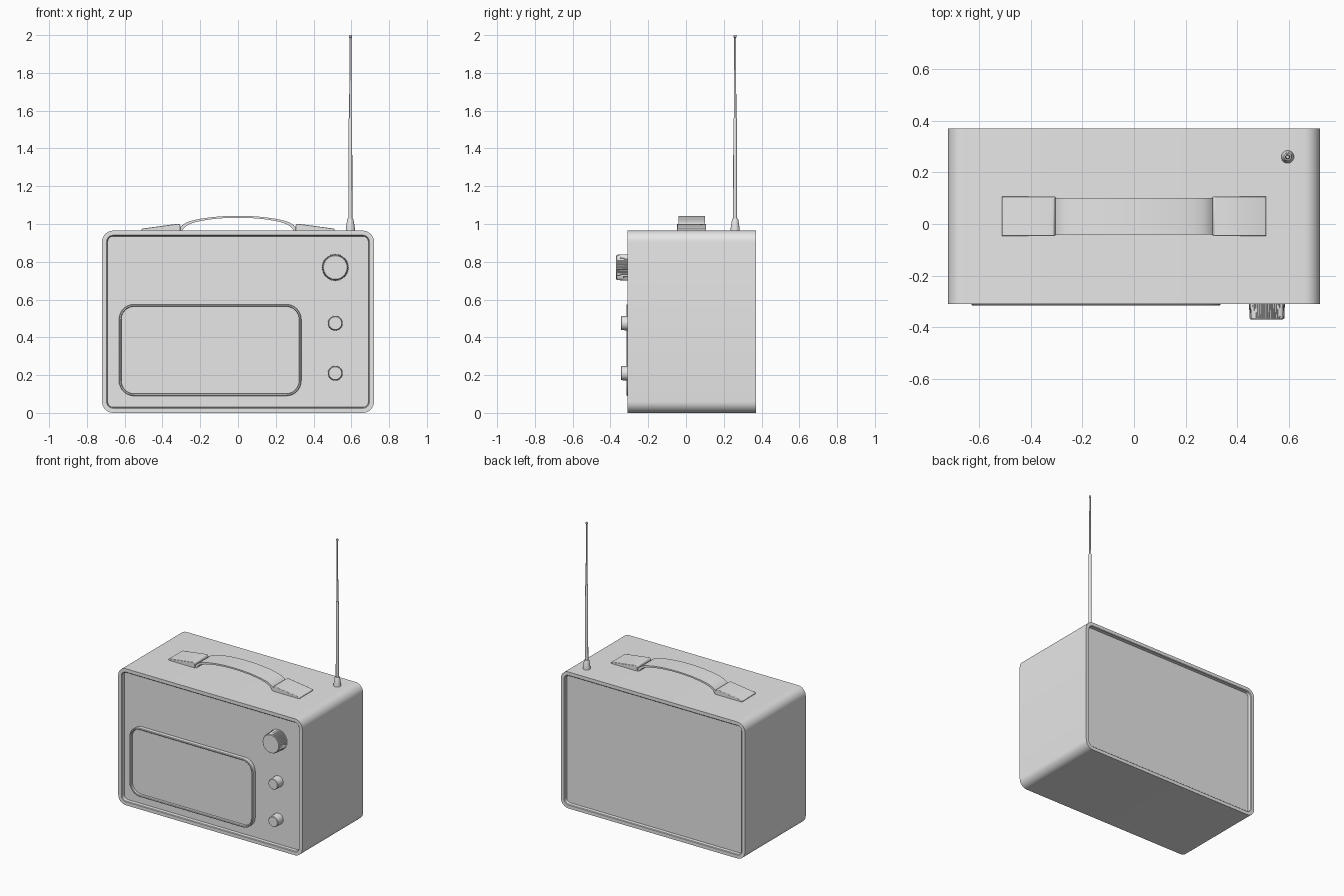
import bpy, bmesh, math
from mathutils import Vector, Matrix

if "Cube" in bpy.data.objects:
    bpy.data.objects.remove(bpy.data.objects["Cube"])

grey = bpy.data.materials.new("plain grey")
grey.use_nodes = True
grey.diffuse_color = (0.8, 0.8, 0.8, 1)
grey.node_tree.nodes["Principled BSDF"].inputs["Base Color"].default_value = (0.8, 0.8, 0.8, 1)


def loft(name, rings, matrix=None, angle=35):
    """Skin a stack of equal-length point rings and cap both ends."""
    bm = bmesh.new()
    loops = [[bm.verts.new(p) for p in ring] for ring in rings]
    for a, b in zip(loops, loops[1:]):
        for i in range(len(a)):
            j = (i + 1) % len(a)
            bm.faces.new((a[i], a[j], b[j], b[i]))
    bm.faces.new(loops[0][::-1])
    bm.faces.new(loops[-1])
    bmesh.ops.recalc_face_normals(bm, faces=bm.faces)
    if matrix:
        bm.transform(matrix)
    mesh = bpy.data.meshes.new(name)
    bm.to_mesh(mesh)
    bm.free()
    mesh.materials.append(grey)
    obj = bpy.data.objects.new(name, mesh)
    bpy.context.collection.objects.link(obj)
    bpy.ops.object.select_all(action="DESELECT")
    obj.select_set(True)
    bpy.context.view_layer.objects.active = obj
    bpy.ops.object.shade_smooth_by_angle(angle=math.radians(angle))
    return obj


def rounded_ring(x0, x1, z0, z1, radius, inset, y, steps=8):
    """Rounded rectangle facing the front, shrunk by inset."""
    r = max(radius - inset, 0.006)
    pts = []
    corners = [(x1, z1, -1, -1), (x0, z1, 1, -1), (x0, z0, 1, 1), (x1, z0, -1, 1)]
    for k, (x, z, sx, sz) in enumerate(corners):
        for s in range(steps + 1):
            a = math.pi / 2 * (k + s / steps)
            pts.append((x + sx * (inset + r) + r * math.cos(a), y,
                        z + sz * (inset + r) + r * math.sin(a)))
    return pts


def rounded_stack(name, box, radius, levels):
    return loft(name, [rounded_ring(*box, radius, i, y) for i, y in levels])


def lathe(name, profile, matrix, sides=32, rib=0.0):
    """Turn (radius, height) pairs about z; rib makes a knurled edge."""
    rings = []
    for r, h in profile:
        ring = []
        for i in range(sides):
            a = math.tau * i / sides
            q = r - rib * (i % 2)
            ring.append((q * math.cos(a), q * math.sin(a), h))
        rings.append(ring)
    return loft(name, rings, matrix, 20 if rib else 35)


def strip(name, outline, y0, y1):
    """Extrude an x-z outline along y."""
    return loft(name, [[(x, y, z) for x, z in outline] for y in (y0, y1)])


# Cabinet shell with recessed front and back panels
rounded_stack("cabinet", (-0.72, 0.72, 0, 0.965), 0.06,
              [(0.03, 0.345), (0.028, 0.366), (0.024, 0.37), (0, 0.37),
               (0, -0.31), (0.024, -0.31), (0.028, -0.306), (0.03, -0.285)])

# Speaker plate with a raised lip
rounded_stack("speaker_plate", (-0.63, 0.335, 0.09, 0.575), 0.08,
              [(0, -0.28), (0, -0.312), (0.003, -0.315), (0.009, -0.315),
               (0.012, -0.312), (0.012, -0.295)])

# Knobs
forward = Matrix.Rotation(math.pi / 2, 4, "X")
tuner = Matrix.Translation((0.515, -0.28, 0.77)) @ forward
lathe("tuning_knob", [(0.071, 0), (0.067, 0.086)], tuner, 96, 0.003)
lathe("tuning_knob_cap", [(0.064, 0.08), (0.064, 0.088), (0.062, 0.09)], tuner, 48)
for name, z in (("upper_knob", 0.475), ("lower_knob", 0.21)):
    lathe(name, [(0.039, 0), (0.037, 0.062), (0.034, 0.065)],
          Matrix.Translation((0.515, -0.28, z)) @ forward)

# Carrying handle: arched strap and a wedge mount at each end
half, mid = 0.305, 0.03
outer, inner = [], []
for i in range(33):
    t = -1 + i / 16
    drop = 0.042 * abs(t) ** 2.2 + 0.03 * abs(t) ** 14
    outer.append((half * t * 1.03, 1.043 - drop))
    inner.append((half * t * 0.98, 1.033 - drop))
strip("handle_strap", outer + inner[::-1], mid - 0.07, mid + 0.07)
for name, s in (("left_handle_mount", 1), ("right_handle_mount", -1)):
    wedge = [(0.305, 0.96), (0.512, 0.96), (0.512, 0.973), (0.505, 0.976),
             (0.32, 1.001), (0.31, 0.999), (0.305, 0.99)]
    mount = strip(name, [(s * x, z) for x, z in wedge], mid - 0.077, mid + 0.077)
    bevel = mount.modifiers.new("soft edges", "BEVEL")
    bevel.width, bevel.segments = 0.003, 2

# Telescopic antenna
foot = Matrix.Translation((0.595, 0.26, 0))
lathe("antenna_base", [(0.025, 0.96), (0.024, 0.975), (0.017, 1.022), (0.014, 1.028)], foot, 24)
lathe("antenna_lower_tube", [(0.0105, 1.02), (0.0095, 1.555), (0.008, 1.56)], foot, 16)
lathe("antenna_upper_tube", [(0.0065, 1.55), (0.005, 1.99)], foot, 16)
lathe("antenna_tip", [(0.005, 1.986), (0.0075, 1.989), (0.0075, 1.997), (0.006, 2.0)], foot, 16)
